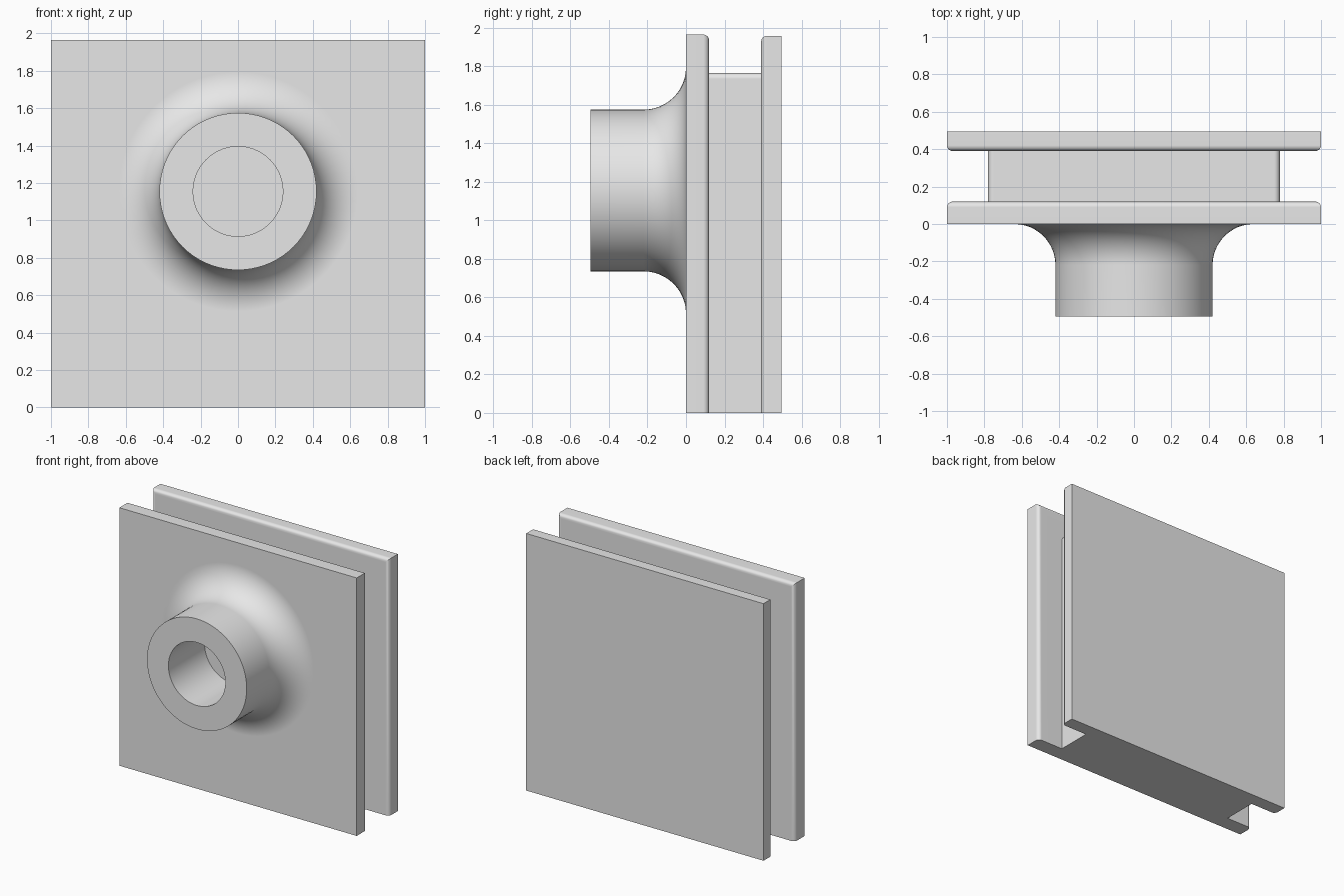
import bpy, bmesh, math
from mathutils import Vector, Matrix

if "Cube" in bpy.data.objects:
    bpy.data.objects.remove(bpy.data.objects["Cube"])

BOSS_Z = 1.155     # height of the boss axis
TOP = 1.965        # full height of the block
ROUND = 0.03       # small edge rounding

grey = bpy.data.materials.new("light grey")
grey.diffuse_color = (0.8, 0.8, 0.8, 1)
grey.use_nodes = True
grey.node_tree.nodes["Principled BSDF"].inputs["Base Color"].default_value = grey.diffuse_color


def finish(bm, name):
    bmesh.ops.recalc_face_normals(bm, faces=bm.faces)
    mesh = bpy.data.meshes.new(name)
    bm.to_mesh(mesh)
    bm.free()
    obj = bpy.data.objects.new(name, mesh)
    bpy.context.collection.objects.link(obj)
    mesh.materials.append(grey)
    return obj


def block(name, half_x, y0, y1, height, rounded):
    """Box standing on the ground; edges for which rounded(a, b) holds are rounded."""
    bm = bmesh.new()
    bmesh.ops.create_cube(bm, size=1)
    for v in bm.verts:
        v.co = Vector((v.co.x * 2 * half_x,
                       y0 if v.co.y < 0 else y1,
                       0 if v.co.z < 0 else height))
    edges = [e for e in bm.edges if rounded(e.verts[0].co, e.verts[1].co)]
    bmesh.ops.bevel(bm, geom=edges, offset=ROUND, offset_type='OFFSET',
                    segments=4, profile=0.5, affect='EDGES')
    return finish(bm, name)


def rim_at(y):
    """Side and top edges in the plane y, leaving the bottom edge sharp."""
    return lambda a, b: (abs(a.y - y) < 1e-4 and abs(b.y - y) < 1e-4
                         and max(a.z, b.z) > 0.1)


# Front and back plates, rounded on the edges facing the groove
body = block("grooved_block", 1.0, 0.0, 0.12, TOP, rim_at(0.12))
back_plate = block("back_plate", 1.0, 0.39, 0.495, TOP - 0.007, rim_at(0.39))

# Narrower core between the plates, with rounded upper corners
core = block("core", 0.78, 0.10, 0.41, 1.765,
             lambda a, b: min(a.z, b.z) > 0.1 and abs(a.x - b.x) < 1e-4)

# Round boss with a blind hole and a wide fillet onto the front plate
profile = [(0, -0.06), (0.24, -0.06), (0.24, -0.495), (0.42, -0.495)]
for i in range(13):
    t = math.pi / 2 * i / 12
    profile.append((0.64 - 0.22 * math.cos(t), -0.22 + 0.22 * math.sin(t)))
profile += [(0.64, 0.06), (0, 0.06)]

bm = bmesh.new()
verts = [bm.verts.new((r, y, 0)) for r, y in profile]
edges = [bm.edges.new(pair) for pair in zip(verts, verts[1:])]
bmesh.ops.spin(bm, geom=verts + edges, cent=(0, 0, 0), axis=(0, 1, 0),
               angle=math.tau, steps=72, use_duplicate=False)
bmesh.ops.remove_doubles(bm, verts=bm.verts, dist=1e-4)
bmesh.ops.translate(bm, verts=bm.verts, vec=(0, 0, BOSS_Z))
boss = finish(bm, "boss")

# Join everything into one solid
bpy.context.view_layer.objects.active = body
body.select_set(True)
for part in (core, back_plate, boss):
    mod = body.modifiers.new("join", 'BOOLEAN')
    mod.operation = 'UNION'
    mod.solver = 'EXACT'
    mod.object = part
    bpy.ops.object.modifier_apply(modifier=mod.name)
    bpy.data.objects.remove(part)

# Smooth rounded areas while the flat faces stay flat
bpy.ops.object.shade_smooth_by_angle(angle=math.radians(30))
weighted = body.modifiers.new("weighted normals", 'WEIGHTED_NORMAL')
weighted.keep_sharp = True
